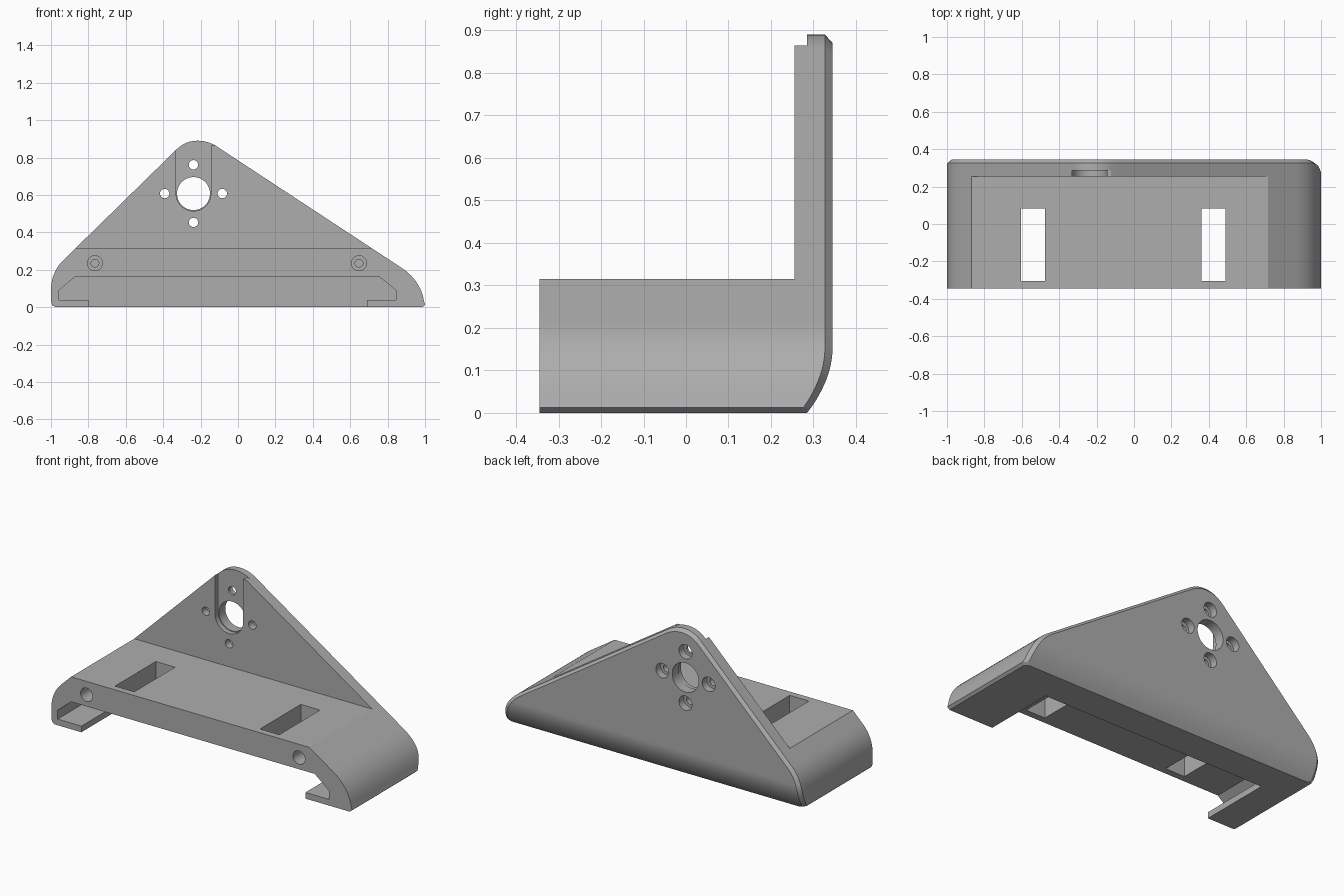
import bpy, bmesh, math
from mathutils import Vector

cube = bpy.data.objects.get("Cube")
if cube:
    bpy.data.objects.remove(cube, do_unlink=True)

grey = bpy.data.materials.new("plain grey")
grey.use_nodes = True
colour = (0.42, 0.42, 0.42, 1)
grey.diffuse_color = colour
grey.node_tree.nodes["Principled BSDF"].inputs["Base Color"].default_value = colour

FRONT, BACK, CHAMFER = -0.345, 0.345, 0.018
PLATE = 0.255      # front of the upright plate
HUB = (-0.238, 0.607)


def make_object(name, bm):
    bmesh.ops.recalc_face_normals(bm, faces=bm.faces)
    mesh = bpy.data.meshes.new(name)
    bm.to_mesh(mesh)
    bm.free()
    mesh.materials.append(grey)
    obj = bpy.data.objects.new(name, mesh)
    bpy.context.collection.objects.link(obj)
    return obj


def curve(a, b, c, n=10):
    a, b, c = Vector(a), Vector(b), Vector(c)
    return [tuple(a.lerp(b, i / n).lerp(b.lerp(c, i / n), i / n)) for i in range(n + 1)]


def x_at(chain, z):
    for (x0, z0), (x1, z1) in zip(chain, chain[1:]):
        if z <= z1:
            return x0 + (x1 - x0) * (z - z0) / max(z1 - z0, 1e-9)
    return chain[-1][0]


def arc(centre, r, start=0, end=360, n=40):
    full = end - start == 360
    count = n if full else n + 1
    angles = [math.radians(start + (end - start) * i / n) for i in range(count)]
    return [(centre[0] + r * math.cos(a), centre[1] + r * math.sin(a)) for a in angles]


def rect(x0, x1, z0, z1):
    return [(x0, z0), (x1, z0), (x1, z1), (x0, z1)]


# Outline of the bracket: left and right edges, bottom to apex
apex = (-0.215, 0.89)
left = [(-0.975, 0), (-0.992, 0.008), (-1, 0.03)]
left += curve((-1, 0.09), (-1, 0.185), (-0.935, 0.25))
left += curve((-0.33, 0.842), (-0.281, 0.89), apex)
right = [(0.985, 0), (1, 0.013)]
right += curve((0.994, 0.035), (0.975, 0.144), (0.875, 0.21))
right += curve((-0.11, 0.857), (-0.16, 0.89), apex)
levels = sorted({round(p[1], 3) for p in left + right})
levels = [z for z in levels if z < apex[1] - 0.0005]
ring = [(x_at(right, z), z) for z in levels] + [apex]
ring += [(x_at(left, z), z) for z in reversed(levels)]


def back_drop(z):
    return 0.06 * max(0, 1 - z / 0.155) ** 2


def add_ring(bm, y, scale=1, curved=True):
    verts = []
    for x, z in ring:
        x, z = -0.1 + (x + 0.1) * scale, z * scale
        verts.append(bm.verts.new((x, y - (back_drop(z) if curved else 0), z)))
    return verts


# Solid body with rounded lower back and chamfered rear rim
bm = bmesh.new()
rings = [add_ring(bm, FRONT, curved=False),
         add_ring(bm, BACK - CHAMFER),
         add_ring(bm, BACK, 0.978)]
count = len(ring)
for a, b in zip(rings, rings[1:]):
    for i in range(count):
        j = (i + 1) % count
        bm.faces.new((a[i], a[j], b[j], b[i]))
bm.faces.new(rings[0])
rear = rings[2]
for i in range(len(levels) - 1):
    bm.faces.new((rear[i], rear[i + 1], rear[-2 - i], rear[-1 - i]))
top = len(levels)
bm.faces.new((rear[top - 1], rear[top], rear[top + 1]))
bracket = make_object("bracket", bm)
bpy.context.view_layer.objects.active = bracket


def cut(points, y0, y1):
    bm = bmesh.new()
    face = bm.faces.new([bm.verts.new((x, y0, z)) for x, z in points])
    grown = bmesh.ops.extrude_face_region(bm, geom=[face])["geom"]
    verts = [g for g in grown if isinstance(g, bmesh.types.BMVert)]
    bmesh.ops.translate(bm, verts=verts, vec=(0, y1 - y0, 0))
    cutter = make_object("cutter", bm)
    cutter.hide_render = True
    mod = bracket.modifiers.new("cut", "BOOLEAN")
    mod.operation, mod.solver, mod.object = "DIFFERENCE", "EXACT", cutter
    bpy.ops.object.modifier_apply(modifier=mod.name)
    bpy.data.objects.remove(cutter, do_unlink=True)


# Space above the base, in front of the upright plate
cut(rect(-1.5, 1.5, 0.315, 1.5), -1, PLATE)

# Underside channel with lips, open at the front
cut([(-0.8, -0.1), (-0.8, 0.037), (-0.958, 0.037), (-0.958, 0.09), (-0.868, 0.165),
     (0.752, 0.165), (0.845, 0.09), (0.845, 0.037), (0.69, 0.037), (0.69, -0.1)], -1, 0.095)

# Strap windows
for x in (-0.54, 0.424):
    cut(rect(x - 0.064, x + 0.064, 0.1, 0.5), -0.305, 0.082)

# Stepped screw holes in the front
for x in (-0.765, 0.647):
    cut(arc((x, 0.235), 0.04), -1, FRONT + 0.1)
    cut(arc((x, 0.235), 0.021), -1, FRONT + 0.3)

# Recess in the plate, open at the top, with a small step
x, z = HUB
cut(arc(HUB, 0.093, 180, 360) + [(x + 0.093, 1.2), (x - 0.093, 1.2)], PLATE - 0.1, PLATE + 0.03)
cut(rect(-0.16, -0.11, 0.865, 1.2), PLATE - 0.1, PLATE + 0.03)

# Shaft hole and four counterbored holes around it
cut(arc(HUB, 0.088, n=64), 0, 1)
for k in range(4):
    a = k * math.pi / 2
    spot = (x + 0.154 * math.cos(a), z + 0.154 * math.sin(a))
    cut(arc(spot, 0.025), 0, 1)
    cut(arc(spot, 0.043), 0.3, 1)

bpy.ops.object.select_all(action="DESELECT")
bracket.select_set(True)
bpy.ops.object.shade_smooth_by_angle(angle=math.radians(25))
